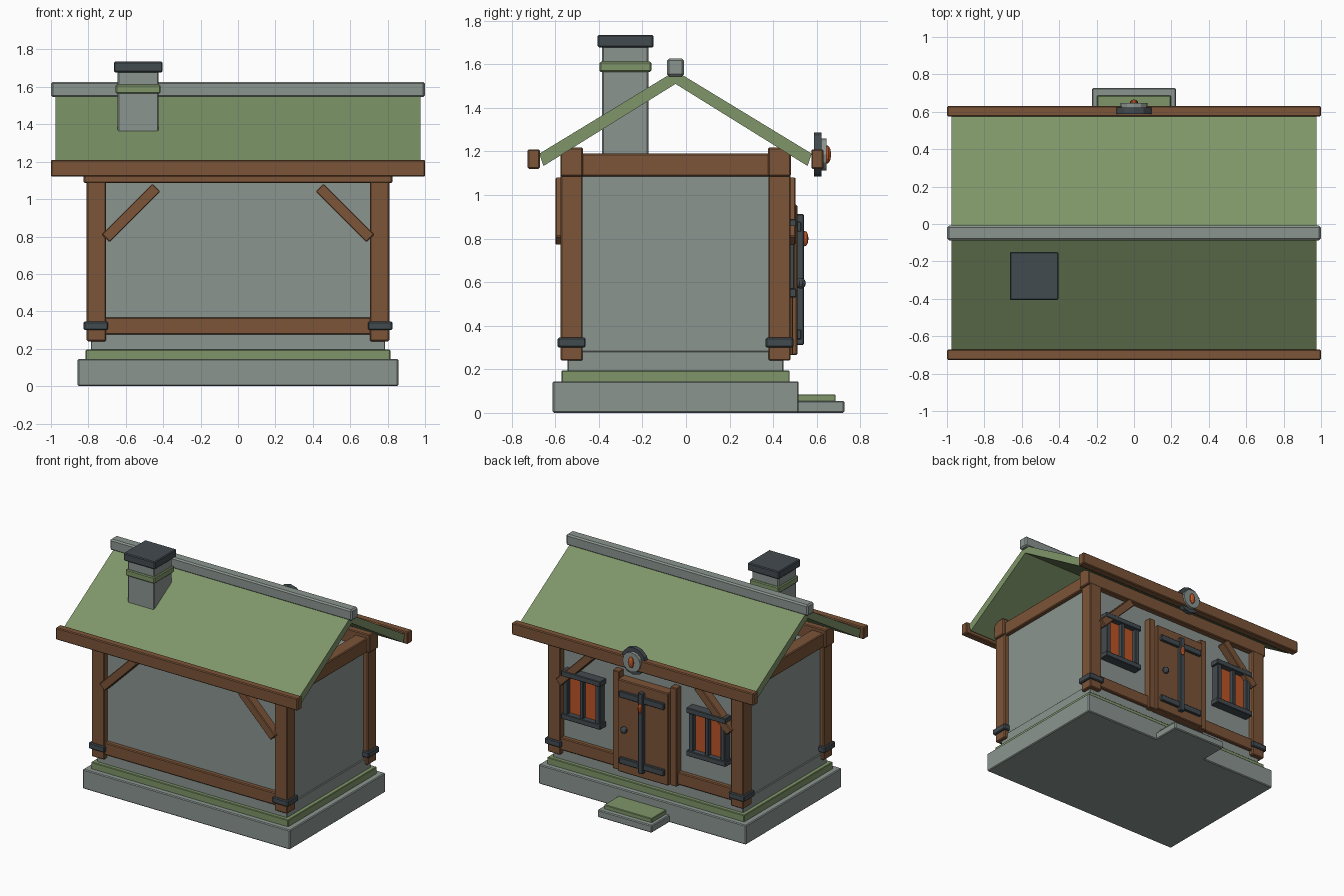
import bpy, bmesh, math
from mathutils import Matrix, Vector

if "Cube" in bpy.data.objects:
    bpy.data.objects.remove(bpy.data.objects["Cube"])


def material(name, rgb):
    m = bpy.data.materials.new(name)
    m.diffuse_color = (*rgb, 1)
    m.use_nodes = True
    m.node_tree.nodes["Principled BSDF"].inputs["Base Color"].default_value = m.diffuse_color
    return m


STONE = material("stone", (.26, .30, .28))
MOSS = material("moss", (.21, .30, .14))
WOOD = material("wood", (.20, .09, .04))
IRON = material("iron", (.055, .07, .08))
GLOW = material("amber", (.50, .09, .02))
CY = -0.048  # centre line of the house body


def finish(name, bm, mat, bevel=0):
    if bevel:
        bmesh.ops.bevel(bm, geom=bm.edges[:], offset=bevel, segments=1, affect='EDGES', profile=.5)
    bmesh.ops.recalc_face_normals(bm, faces=bm.faces[:])
    me = bpy.data.meshes.new(name)
    bm.to_mesh(me)
    bm.free()
    me.materials.append(mat)
    ob = bpy.data.objects.new(name, me)
    bpy.context.collection.objects.link(ob)
    return ob


def box(name, x, y, z, mat, bevel=.006, turn=0):
    """Bevelled box from (min, max) ranges, optionally turned about its own y axis."""
    bm = bmesh.new()
    bmesh.ops.create_cube(bm, size=1)
    bmesh.ops.scale(bm, vec=(x[1] - x[0], y[1] - y[0], z[1] - z[0]), verts=bm.verts)
    ob = finish(name, bm, mat, bevel)
    ob.rotation_euler.y = turn
    ob.location = [(r[0] + r[1]) / 2 for r in (x, y, z)]
    return ob


def disc(name, x, z, radius, y0, y1, mat, sides=12):
    """Flat cylinder whose axis runs along y."""
    bm = bmesh.new()
    bmesh.ops.create_cone(bm, cap_ends=True, segments=sides, radius1=radius, radius2=radius,
                          depth=y1 - y0, matrix=Matrix.Rotation(math.pi / 2, 4, 'X'))
    ob = finish(name, bm, mat)
    ob.location = (x, (y0 + y1) / 2, z)
    return ob


def gem(name, loc, size, mat):
    bm = bmesh.new()
    bmesh.ops.create_uvsphere(bm, u_segments=10, v_segments=6, radius=1)
    bmesh.ops.scale(bm, vec=size, verts=bm.verts)
    ob = finish(name, bm, mat)
    ob.location = loc
    return ob


def span(c, h):
    return (c - h, c + h)


# Foundation, moss course, plinth, walls and doorstep
box("foundation", (-.857, .857), (-.612, .517), (0, .145), STONE)
box("foundation_moss", (-.815, .815), (-.571, .476), (.14, .195), MOSS, .004)
box("plinth", (-.785, .785), (-.543, .447), (.19, .282), STONE, .003)
box("walls", (-.775, .775), (-.533, .437), (.28, 1.12), STONE, .003)
box("doorstep", (-.225, .225), (.48, .727), (0, .055), STONE)
box("doorstep_moss", (-.197, .197), (.50, .687), (.05, .085), MOSS, .004)

# Timber frame on both long sides
for side, end in ((-1, "front"), (1, "back")):
    yc = CY + side * .477
    box(end + "_top_beam", (-.825, .825), span(yc, .052), (1.085, 1.218), WOOD)
    for sx, lr in ((-1, "left"), (1, "right")):
        tag = end + "_" + lr
        box(tag + "_post", span(sx * .757, .052), span(yc, .051), (.24, 1.20), WOOD)
        box(tag + "_post_strap", span(sx * .76, .065), span(yc, .064), (.30, .345), IRON)
        box(tag + "_brace", span(sx * .572, .192), span(yc + side * .04, .034), span(.926, .03),
            WOOD, .005, turn=sx * math.radians(45))
    pieces = [(-.72, .72)] if side < 0 else [(-.72, -.22), (.22, .72)]
    for x in pieces:
        box(end + "_sill_beam", x, span(yc, .042), (.275, .368), WOOD)
for sx, lr in ((-1, "left"), (1, "right")):
    box(lr + "_tie_beam", span(sx * .755, .05), (-.56, .465), (1.085, 1.19), WOOD)

# Roof slopes from a slanted profile, plus eave beams and ridge cap
for side, end in ((-1, "front"), (1, "back")):
    prof = [(0, 1.57), (.625, 1.19), (.607, 1.135), (.60, 1.137), (0, 1.51)]
    bm = bmesh.new()
    face = bm.faces.new([bm.verts.new((-.975, CY + side * y, z)) for y, z in prof])
    ext = bmesh.ops.extrude_face_region(bm, geom=[face])
    bmesh.ops.translate(bm, vec=(1.95, 0, 0),
                        verts=[v for v in ext["geom"] if isinstance(v, bmesh.types.BMVert)])
    if face.is_valid and len(face.link_faces if hasattr(face, "link_faces") else []) == 0 \
            and not any(f is not face and abs(f.calc_center_median().x + .975) < 1e-4
                        for f in bm.faces) and face not in bm.faces[:]:
        bm.faces.new(face.verts)
    finish(end + "_roof_slope", bm, MOSS)
    box(end + "_eave_beam", (-1, 1), span(CY + side * .651, .028), (1.12, 1.21), WOOD)
box("ridge_cap", (-1, 1), span(CY, .039), (1.545, 1.627), STONE, .01)

# Chimney
box("chimney_stack", (-.643, -.425), (-.385, -.172), (1.12, 1.685), STONE)
box("chimney_moss", (-.654, -.414), (-.397, -.159), (1.565, 1.612), MOSS)
box("chimney_cap", (-.664, -.404), (-.406, -.149), (1.678, 1.735), IRON)

# Round emblem plate on the back eave
disc("plate_rim", 0, 1.186, .101, .588, .622, IRON)
disc("plate_face", 0, 1.186, .073, .60, .646, STONE)
gem("plate_gem", (0, .648, 1.186), (.022, .018, .042), GLOW)

# Door with jambs and ironwork
box("door", (-.21, .21), (.42, .511), (.265, .956), WOOD)
for sx, lr in ((-1, "left"), (1, "right")):
    box(lr + "_door_jamb", span(sx * .238, .027), (.42, .49), (.265, 1.0), WOOD, .004)
for z, tag in ((.36, "lower"), (.855, "upper")):
    box(tag + "_door_strap", span(0, .185), (.50, .53), span(z, .023), IRON, .004)
box("door_bar", span(0, .02), (.50, .541), (.312, .912), IRON, .004)
gem("door_gem", (0, .545, .80), (.016, .017, .036), GLOW)
gem("door_knob", (.145, .527, .595), (.025, .023, .025), IRON)

# Windows either side of the door
for sx, lr in ((-1, "left"), (1, "right")):
    xc = sx * .518
    box(lr + "_window_pane", span(xc, .145), (.42, .465), (.545, .875), GLOW, 0)
    for z in (.55, .87):
        box(lr + "_window_rail", span(xc, .163), (.43, .507), span(z, .02), IRON, .004)
    for dx, w in ((-.132, .018), (0, .014), (.132, .018)):
        box(lr + "_window_stile", span(xc + dx, w), (.43, .497), (.545, .875), IRON, .004)
